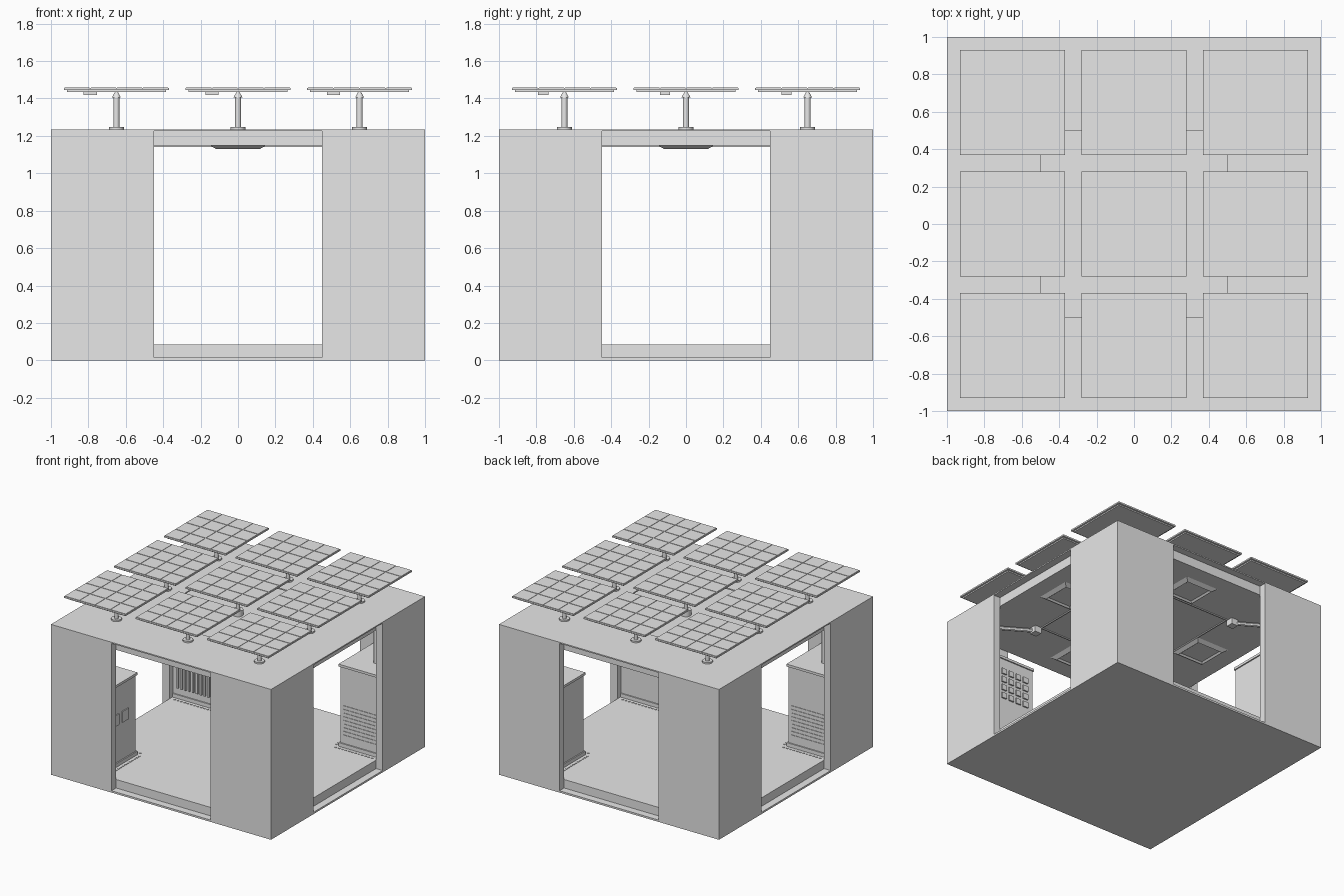
import bpy, bmesh, math
from mathutils import Matrix, Vector

old = bpy.data.objects.get("Cube")
if old:
    bpy.data.objects.remove(old, do_unlink=True)

GREY = (0.8, 0.8, 0.8, 1)
grey = bpy.data.materials.new("light_grey")
grey.use_nodes = True
grey.diffuse_color = GREY
grey.node_tree.nodes["Principled BSDF"].inputs["Base Color"].default_value = GREY


def finish(name, bm):
    bmesh.ops.recalc_face_normals(bm, faces=bm.faces)
    mesh = bpy.data.meshes.new(name)
    bm.to_mesh(mesh)
    bm.free()
    mesh.materials.append(grey)
    obj = bpy.data.objects.new(name, mesh)
    bpy.context.collection.objects.link(obj)
    return obj


def add_box(bm, lo, hi):
    """Add a box between two opposite corners, in any order."""
    lo, hi = Vector(lo), Vector(hi)
    size = [abs(c) for c in hi - lo]
    m = Matrix.Translation((lo + hi) / 2) @ Matrix.Diagonal((*size, 1))
    return bmesh.ops.create_cube(bm, size=1, matrix=m)["verts"]


def add_square_ring(bm, inner, outer, z0, z1):
    """Add a flat square frame with mitred corners."""
    section = [(inner, z0), (outer, z0), (outer, z1), (inner, z1)]
    loops = [[bm.verts.new((r * x, r * y, z)) for r, z in section]
             for x, y in [(1, 1), (-1, 1), (-1, -1), (1, -1)]]
    for i in range(4):
        a, b = loops[i], loops[(i + 1) % 4]
        for j in range(4):
            k = (j + 1) % 4
            bm.faces.new((a[j], a[k], b[k], b[j]))


def add_cone(bm, center, z0, z1, r0, r1, sides=12):
    m = Matrix.Translation((center[0], center[1], (z0 + z1) / 2))
    bmesh.ops.create_cone(bm, cap_ends=True, segments=sides, radius1=r0,
                          radius2=r1, depth=z1 - z0, matrix=m)


def add_rod(bm, a, b, r, sides=8):
    a, b = Vector(a), Vector(b)
    m = Matrix.Translation((a + b) / 2) @ (b - a).to_track_quat("Z", "Y").to_matrix().to_4x4()
    bmesh.ops.create_cone(bm, cap_ends=True, segments=sides, radius1=r,
                          radius2=r, depth=(b - a).length, matrix=m)


def push_in(bm, verts, up, margin, depth):
    """Inset the top or bottom face of a box and sink it."""
    bm.normal_update()
    faces = {f for v in verts for f in v.link_faces}
    face = max(faces, key=lambda f: f.normal.z * up)
    bmesh.ops.inset_individual(bm, faces=[face], thickness=margin)
    bmesh.ops.translate(bm, verts=face.verts, vec=(0, 0, -up * depth))


FLOOR, CEIL, TOP = 0.085, 1.15, 1.235
CORNERS = [(1, 1), (1, -1), (-1, 1), (-1, -1)]

# Floor: thin outer plate with a raised deck
bm = bmesh.new()
add_box(bm, (-1, -1, 0), (1, 1, 0.015))
add_box(bm, (-0.94, -0.94, 0.015), (0.94, 0.94, FLOOR))
finish("floor", bm)

# Roof: overhanging frame above a ceiling slab with a sunken square
bm = bmesh.new()
add_square_ring(bm, 0.5, 1, 1.225, TOP)
finish("roof_edge", bm)
bm = bmesh.new()
slab = add_box(bm, (-0.94, -0.94, CEIL), (0.94, 0.94, 1.225))
push_in(bm, slab, 1, 0.44, 0.025)
finish("ceiling_slab", bm)

# L-shaped corner walls
for sx, sy in CORNERS:
    bm = bmesh.new()
    outline = [(1, 1), (0.45, 1), (0.45, 0.94), (0.94, 0.94), (0.94, 0.45), (1, 0.45)]
    face = bm.faces.new([bm.verts.new((x * sx, y * sy, 0)) for x, y in outline])
    grown = bmesh.ops.extrude_face_region(bm, geom=[face])["geom"]
    bmesh.ops.translate(bm, vec=(0, 0, 1.225),
                        verts=[v for v in grown if isinstance(v, bmesh.types.BMVert)])
    finish("corner_wall", bm)

# Ceiling frame and lights
bm = bmesh.new()
add_square_ring(bm, 0.49, 0.5, 1.142, CEIL)
finish("ceiling_frame", bm)
for x, y in [(0.65, 0), (-0.65, 0), (0, 0.65), (0, -0.65)]:
    bm = bmesh.new()
    lamp = add_box(bm, (x - 0.15, y - 0.15, 1.13), (x + 0.15, y + 0.15, CEIL))
    for v in lamp:
        if v.co.z < 1.14:
            v.co.x += (x - v.co.x) * 0.22
            v.co.y += (y - v.co.y) * 0.22
    push_in(bm, lamp, -1, 0.02, 0.012)
    finish("ceiling_light", bm)

# Cabinets with a plinth, a cap and a mast carrying a sensor arm
for sx, sy in CORNERS:
    bm = bmesh.new()
    for inset, z0, z1 in [(-0.01, FLOOR, 0.115), (0, 0.115, 0.74), (-0.01, 0.74, 0.76)]:
        add_box(bm, (sx * (0.58 + inset), sy * (0.5 + inset), z0),
                (sx * 0.94, sy * 0.94, z1))
    finish("cabinet", bm)

    bm = bmesh.new()
    base, head = Vector((sx * 0.78, sy * 0.67, 0.76)), Vector((sx * 0.53, sy * 0.52, 1.12))
    elbow = Vector((base.x, base.y, 1.12))
    add_rod(bm, base, elbow, 0.016)
    add_rod(bm, elbow, head, 0.016)
    half = Vector((0.03, 0.03, 0.025))
    add_box(bm, head - half, head + half)
    finish("sensor_arm", bm)

    # Dotted guide strip on the floor around the cabinet
    bm = bmesh.new()
    for i in range(12):
        t = 0.56 + i * 0.03
        add_box(bm, (sx * t, sy * 0.455, FLOOR), (sx * (t + 0.015), sy * 0.465, FLOOR + 0.004))
        add_box(bm, (sx * 0.535, sy * (t - 0.06), FLOOR),
                (sx * 0.545, sy * (t - 0.045), FLOOR + 0.004))
    finish("floor_dots", bm)

# Cabinet fronts: grille, keypad, ruled vents and switches
bm = bmesh.new()
for i in range(9):
    x = -0.9 + i * 0.035
    add_box(bm, (x, 0.485, 0.17), (x + 0.015, 0.5, 0.7))
finish("cabinet_grille", bm)

bm = bmesh.new()
for i in range(4):
    for j in range(4):
        x, z = 0.63 + i * 0.07, 0.4 + j * 0.07
        add_box(bm, (x, -0.5, z), (x + 0.045, -0.488, z + 0.045))
finish("cabinet_keypad", bm)

bm = bmesh.new()
for s in (-1, 1):
    for i in range(9):
        z = 0.18 + i * 0.03
        add_box(bm, (s * 0.61, s * 0.496, z), (s * 0.91, s * 0.5, z + 0.006))
finish("cabinet_vents", bm)

bm = bmesh.new()
for i in range(2):
    y = -0.6 - i * 0.12
    add_box(bm, (-0.572, y, 0.42), (-0.58, y - 0.08, 0.51))
finish("cabinet_switches", bm)

# Solar panels on posts
H, CELLS = 0.28, 4
for cx in (-0.65, 0, 0.65):
    for cy in (-0.65, 0, 0.65):
        bm = bmesh.new()
        add_box(bm, (cx - 0.265, cy - 0.265, 1.435), (cx + 0.265, cy + 0.265, 1.445))
        add_box(bm, (cx - H, cy - H, 1.445), (cx + H, cy + H, 1.457))
        pitch = 2 * H / CELLS
        for i in range(CELLS):
            for j in range(CELLS):
                x, y = cx - H + i * pitch, cy - H + j * pitch
                add_box(bm, (x + 0.003, y + 0.003, 1.457),
                        (x + pitch - 0.003, y + pitch - 0.003, 1.46))
        add_box(bm, (cx - 0.175, cy - 0.14, 1.418), (cx - 0.105, cy - 0.085, 1.435))
        finish("solar_panel", bm)

        bm = bmesh.new()
        foot = 1.2 if cx == cy == 0 else TOP
        add_cone(bm, (cx, cy), foot, TOP + 0.012, 0.04, 0.04)
        add_cone(bm, (cx, cy), TOP + 0.012, 1.41, 0.016, 0.016)
        add_cone(bm, (cx, cy), 1.405, 1.435, 0.024, 0.008)
        post = finish("panel_post", bm)
        bpy.context.view_layer.objects.active = post
        post.select_set(True)
        bpy.ops.object.shade_smooth_by_angle(angle=math.radians(35))
        post.select_set(False)
